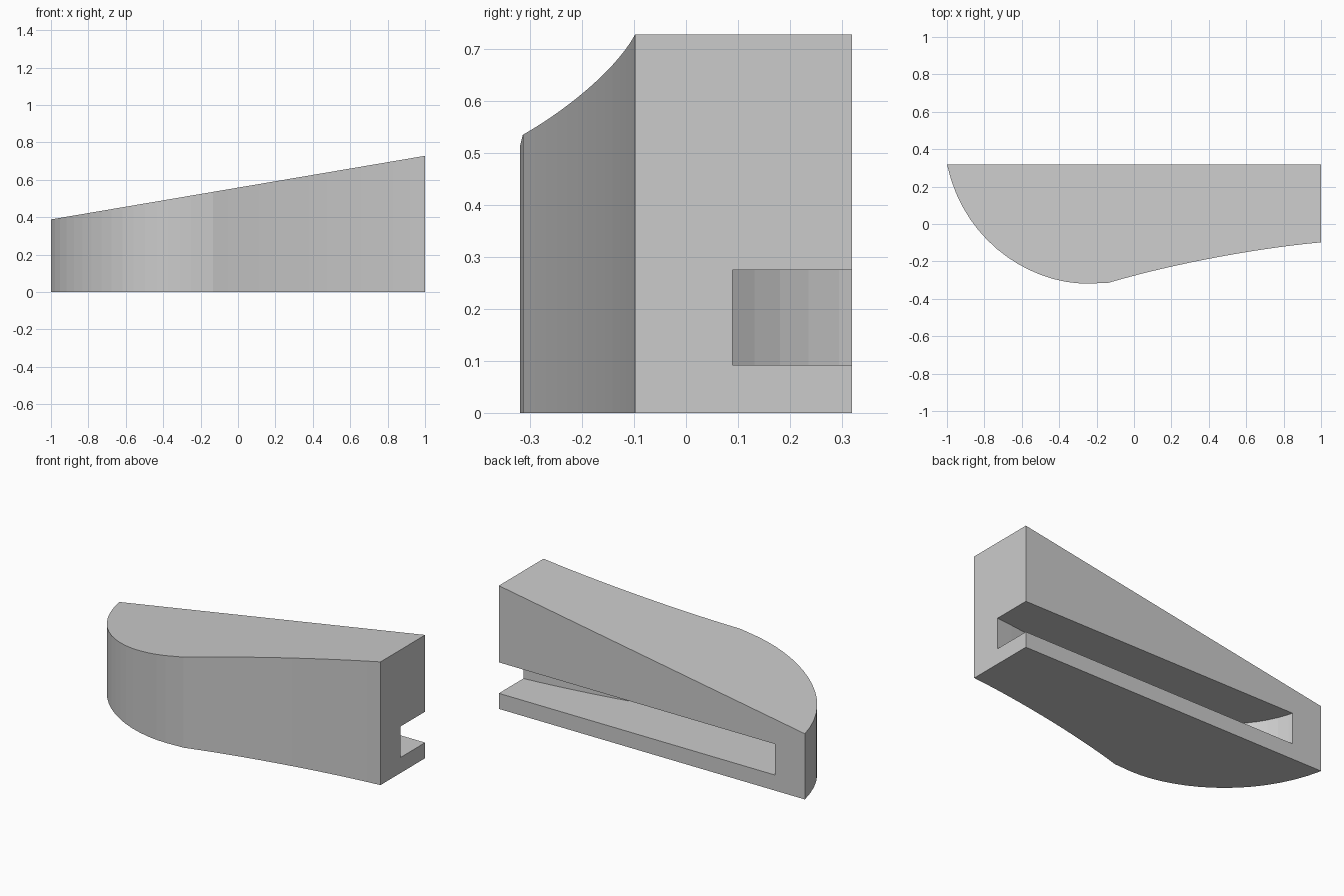
import bpy
import bmesh
from mathutils import Vector
from mathutils.geometry import interpolate_bezier

cube = bpy.data.objects.get("Cube")
if cube:
    bpy.data.objects.remove(cube, do_unlink=True)

BACK = 0.319
WALL = 0.187

grey = bpy.data.materials.new("light grey")
grey.use_nodes = True
grey.diffuse_color = (0.6, 0.6, 0.6, 1)
grey.node_tree.nodes["Principled BSDF"].inputs["Base Color"].default_value = (0.6, 0.6, 0.6, 1)


def bezier(a, ha, hb, b, count):
    pts = [Vector((x, y, 0)) for x, y in (a, ha, hb, b)]
    return [p.copy() for p in interpolate_bezier(*pts, count)]


def offset(path, distance):
    """Move an open path sideways, to the left of its direction."""
    result = []
    for i, p in enumerate(path):
        before, after = path[max(i - 1, 0)], path[min(i + 1, len(path) - 1)]
        d = (after - before).normalized()
        result.append(p + Vector((-d.y, d.x, 0)) * distance)
    return result


def prism(name, outline, bottom, top):
    """Upright solid whose top height is a function of x."""
    bm = bmesh.new()
    low = [bm.verts.new((p.x, p.y, bottom)) for p in outline]
    high = [bm.verts.new((p.x, p.y, top(p.x))) for p in outline]
    bm.faces.new(low)
    bm.faces.new(high)
    for i in range(len(outline)):
        j = (i + 1) % len(outline)
        bm.faces.new((low[i], low[j], high[j], high[i]))
    bmesh.ops.recalc_face_normals(bm, faces=bm.faces)
    mesh = bpy.data.meshes.new(name)
    bm.to_mesh(mesh)
    bm.free()
    mesh.materials.append(grey)
    obj = bpy.data.objects.new(name, mesh)
    bpy.context.collection.objects.link(obj)
    return obj


# Curved front: a rounded nose running into a shallow hollow sweep
nose = bezier((-1, BACK), (-0.91, -0.1), (-0.55, -BACK), (-0.25, -BACK), 16)
sweep = bezier((-0.135, -0.314), (0.2, -0.215), (0.65, -0.13), (1, -0.098), 14)
front = nose + sweep

# Wedge body with a sloping top
body = prism("wedge_body", front + [Vector((1, BACK, 0))], 0, lambda x: 0.558 + 0.17 * x)

# Slot following the front wall, open at the back and at the tall end
inner = offset(front, WALL)
end_slope = (inner[-1] - inner[-2]).normalized()
inner.append(inner[-1] + end_slope * 0.3)
slot_outline = inner + [Vector((inner[-1].x, 0.5, 0)), Vector((inner[0].x - 0.03, 0.5, 0))]
cutter = prism("slot_cutter", slot_outline, 0.092, lambda x: 0.275)
cutter.hide_render = True

cut = body.modifiers.new("slot", "BOOLEAN")
cut.operation = "DIFFERENCE"
cut.solver = "EXACT"
cut.object = cutter
bpy.context.view_layer.objects.active = body
body.select_set(True)
bpy.ops.object.modifier_apply(modifier=cut.name)
bpy.data.objects.remove(cutter, do_unlink=True)
